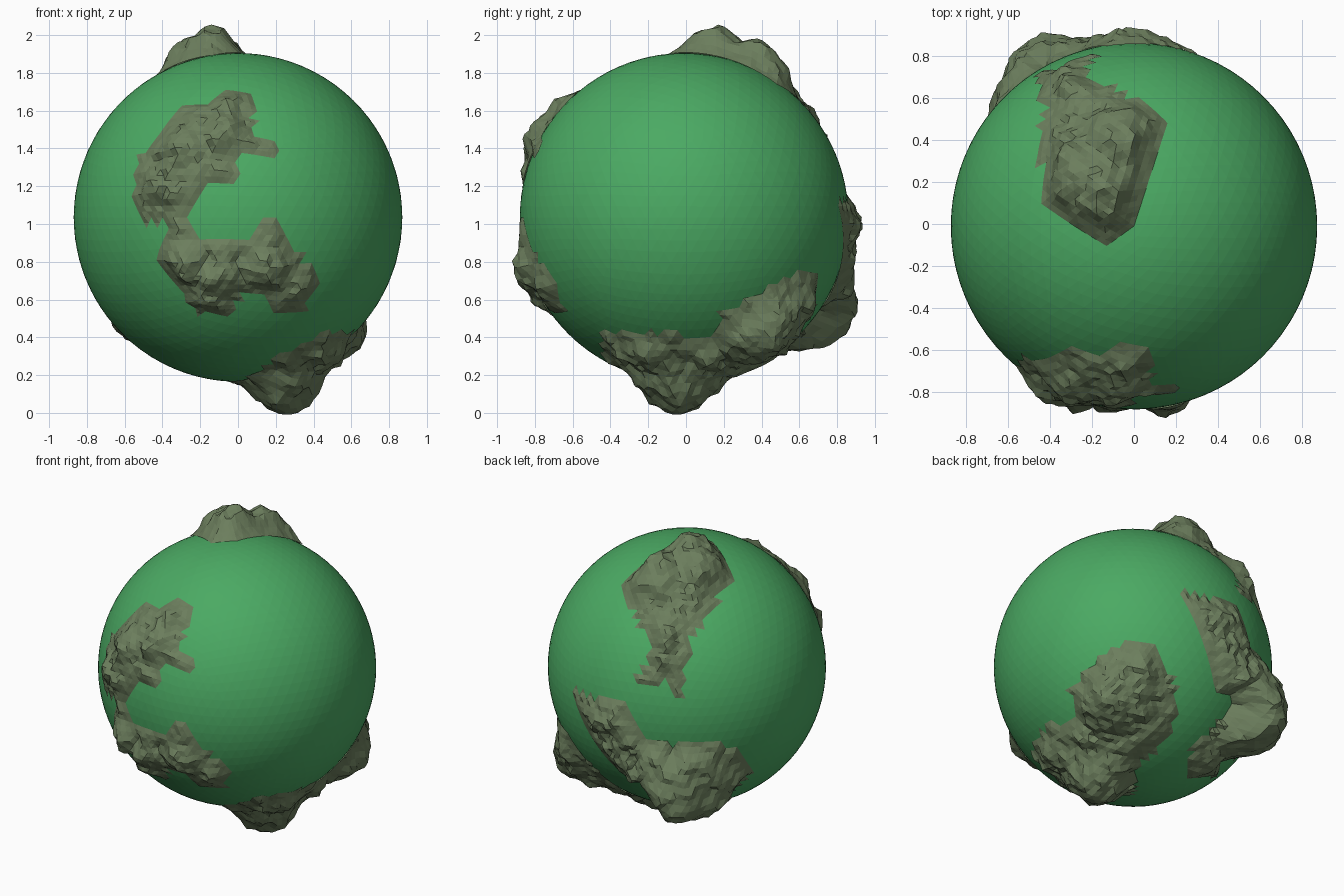
import bpy, bmesh
from math import radians, sin, cos, sqrt
from mathutils import Vector, noise
from mathutils.geometry import intersect_point_line

if "Cube" in bpy.data.objects:
    bpy.data.objects.remove(bpy.data.objects["Cube"])

R = 0.87
CENTRE = Vector((0, -0.01, 1.035))


# Viewing directions (azimuth, elevation) used to sketch coastlines on the ball
VIEWS = {"F": (-90, 0), "R": (0, 0), "T": (-90, 90), "P": (50, -30), "Q": (125, 25)}


def on_ball(view, u, v):
    a, e = (radians(t) for t in VIEWS[view])
    c = Vector((cos(a), sin(a), 0))
    right = Vector((-c.y, c.x, 0))
    z = Vector((0, 0, 1))
    up = z * cos(e) - c * sin(e)
    toward = c * cos(e) + z * sin(e)
    w = sqrt(max(0, R * R - u * u - v * v))
    return (right * u + up * v + toward * w).normalized()


def material(name, rgb):
    m = bpy.data.materials.new(name)
    m.diffuse_color = (*rgb, 1)
    m.use_nodes = True
    m.node_tree.nodes["Principled BSDF"].inputs["Base Color"].default_value = m.diffuse_color
    return m


def add_object(name, bm, mat):
    me = bpy.data.meshes.new(name)
    bm.to_mesh(me)
    bm.free()
    me.materials.append(mat)
    ob = bpy.data.objects.new(name, me)
    ob.location = CENTRE
    bpy.context.collection.objects.link(ob)
    return ob


def ball():
    bm = bmesh.new()
    bmesh.ops.create_icosphere(bm, subdivisions=5, radius=R)
    return bm


def inside(p, poly):
    hit = False
    for a, b in zip(poly, poly[1:] + poly[:1]):
        if (a.y > p.y) != (b.y > p.y) and p.x < (b.x - a.x) * (p.y - a.y) / (b.y - a.y) + a.x:
            hit = not hit
    return hit


def continent(name, outline, peaks, base, mat):
    pts = [on_ball(*o) for o in outline]
    axis = sum(pts, Vector()).normalized()
    side = axis.orthogonal().normalized()
    other = axis.cross(side)

    def flat(d):
        return Vector((d.dot(side), d.dot(other))) / d.dot(axis)

    poly = [flat(p) for p in pts]
    bm = ball()

    # keep only the faces within the coastline
    def is_land(f):
        d = f.calc_center_median().normalized()
        return d.dot(axis) > 0.3 and inside(flat(d), poly)

    sea = [f for f in bm.faces if not is_land(f)]
    bmesh.ops.delete(bm, geom=sea, context='FACES')
    bmesh.ops.subdivide_edges(bm, edges=bm.edges[:], cuts=1, use_grid_fill=True)

    # raise hills and peaks, falling to the coast
    coast = [v.co.copy() for v in bm.verts if v.is_boundary]
    tops = [(Vector(p).normalized() * R, Vector(p).length - R, s) for p, s in peaks]
    moved = []
    for v in bm.verts:
        d = v.co.normalized()
        p = d * R
        edge = min((p - c).length for c in coast)
        h = base
        for top, height, spread in tops:
            h = max(h, base * 0.5 + height * max(0, 1 - (p - top).length / spread))
        h += 0.035 * noise.noise(p * 9) + 0.025 * noise.noise(p * 22)
        moved.append((v, d * (R + 0.003 + max(0, h) * min(1, edge / 0.1))))
    for v, co in moved:
        v.co = co
    return add_object(name, bm, mat)


green = material("sea_green", (0.07, 0.40, 0.125))
olive = material("land_olive", (0.15, 0.21, 0.11))

# Ball
add_object("globe_ball", ball(), green)

# Hooked land on the front
front = [(-.55, 1.15), (-.5, 1.0), (-.38, 1.0), (-.43, .8), (-.3, .65), (-.2, .53), (-.05, .52),
         (.02, .63), (.15, .65), (.2, .53), (.35, .54), (.42, .72), (.25, .93), (.2, 1.03),
         (.1, 1.0), (.08, .92), (-.2, .92), (-.28, 1.02), (-.15, 1.22), (-.03, 1.22),
         (.02, 1.35), (.2, 1.37), (.2, 1.44), (.06, 1.47), (.1, 1.6), (.07, 1.7),
         (-.05, 1.71), (-.13, 1.65), (-.3, 1.62), (-.38, 1.5), (-.52, 1.35)]
continent("front_land", [("F", x, z - 1.035) for x, z in front],
          [((-.3, -.83, .33), .22), ((-.1, -.79, .48), .2), ((-.42, -.8, .15), .2),
           ((-.14, -.85, -.37), .22), ((-.3, -.85, -.27), .2), ((.15, -.87, -.27), .2)],
          0.035, olive)

# Land on the top with a tail down the back
top = [(-.13, -.09), (-.28, 0), (-.44, .1), (-.42, .25), (-.46, .28), (-.42, .55), (-.47, .7),
       (-.35, .74), (-.14, .82), (-.22, .75), (-.18, .66), (-.1, .66), (-.04, .6),
       (.07, .57), (.16, .48), (0, 0)]
continent("top_land", [("T", x, y + .01) for x, y in top],
          [((-.14, .17, .99), .3), ((-.25, .27, .94), .28), ((-.1, .42, .92), .27),
           ((-.29, .7, .54), .15)], 0.035, olive)

# Land low on the right, reaching underneath
continent("lower_right_land",
          [("R", -.45, -.585), ("R", -.1, -.6), ("R", .05, -.625), ("R", .16, -.62),
           ("R", .2, -.49), ("R", .35, -.43), ("R", .5, -.33), ("R", .6, -.285),
           ("R", .7, -.295), ("P", .29, -.14), ("P", .2, -.46), ("P", .03, -.61),
           ("P", .01, -.79), ("F", .06, -.84), ("F", .2, -.735)],
          [((.3, -.04, -1.04), .3), ((.61, .48, -.7), .3), ((.47, .66, -.45), .25),
           ((.45, .22, -.8), .25), ((.52, -.2, -.73), .22)], 0.04, olive)

# Land wrapping around the back and lower left
continent("back_land",
          [("P", .26, .48), ("P", .45, .44), ("Q", -.4, -.21), ("Q", -.29, -.42),
           ("Q", -.14, -.48), ("Q", .19, -.46), ("Q", .36, -.53), ("Q", .4, -.67),
           ("Q", .17, -.83), ("P", .51, -.675), ("P", .325, -.675), ("P", .36, -.49),
           ("P", .51, -.36), ("P", .62, -.2), ("P", .51, -.14), ("P", .45, .11),
           ("P", .36, .36)],
          [((-.5, .87, -.58), .36), ((-.58, .72, -.6), .3), ((.05, .9, -.06), .25),
           ((-.15, .88, -.28), .25)], 0.04, olive)
